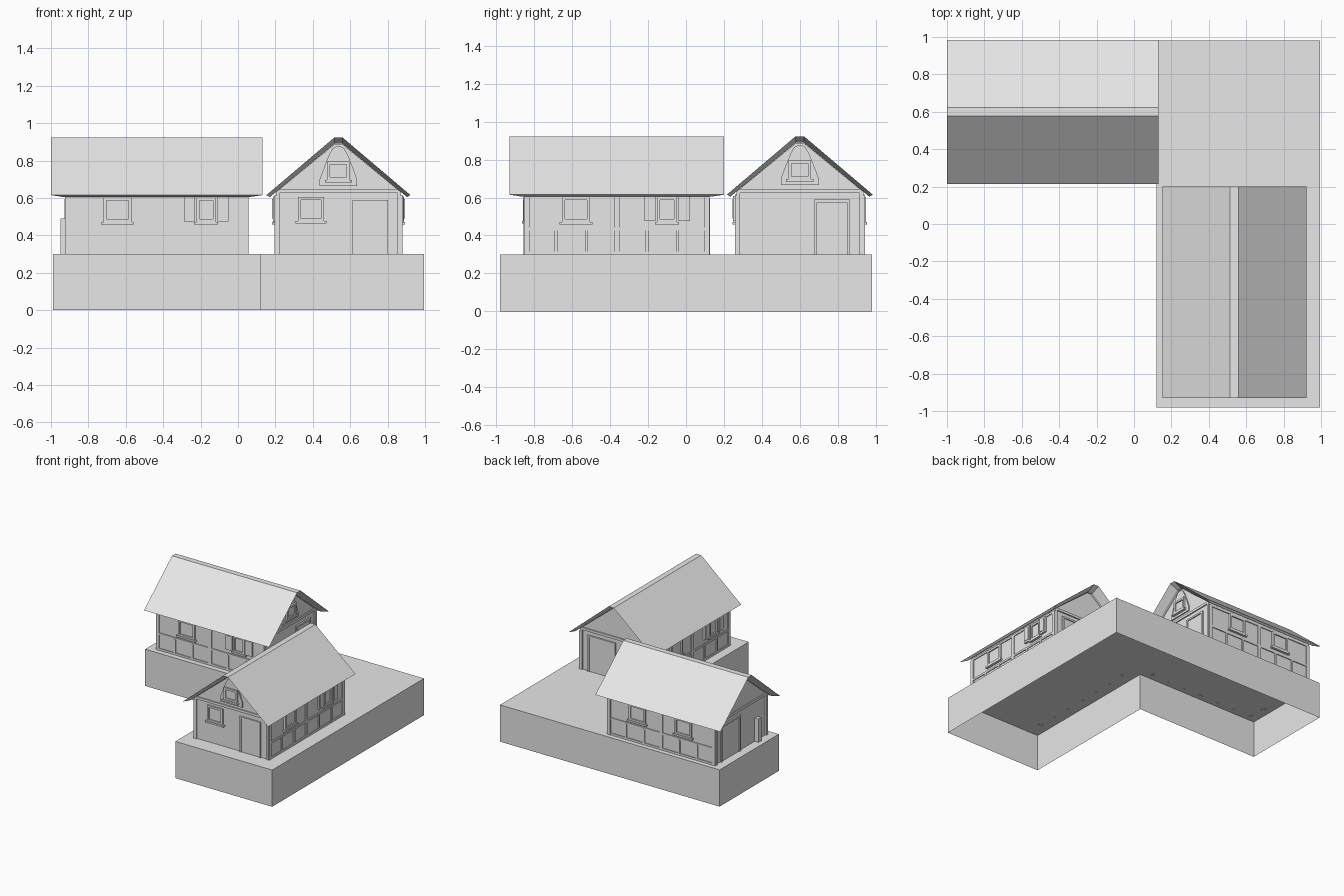
import bpy, bmesh, math
from mathutils import Matrix, Vector

cube = bpy.data.objects.get("Cube")
if cube:
    bpy.data.objects.remove(cube, do_unlink=True)

grey = bpy.data.materials.new("plain_grey")
grey.use_nodes = True
grey.diffuse_color = (0.8, 0.8, 0.8, 1)
grey.node_tree.nodes["Principled BSDF"].inputs["Base Color"].default_value = (0.8, 0.8, 0.8, 1)

GROUND = 0.3      # top of the plinth
HALF_W = 0.335    # half width of the walls
HALF_L = 0.48     # half length of the walls
ROOF_L = 0.565    # half length of the roof


def finish(name, bm, place=Matrix()):
    bmesh.ops.recalc_face_normals(bm, faces=bm.faces)
    mesh = bpy.data.meshes.new(name)
    bm.to_mesh(mesh)
    bm.free()
    mesh.materials.append(grey)
    obj = bpy.data.objects.new(name, mesh)
    obj.matrix_world = place
    bpy.context.collection.objects.link(obj)
    return obj


def box(bm, x0, x1, y0, y1, z0, z1, turn=Matrix()):
    size = Matrix.Diagonal((x1 - x0, y1 - y0, z1 - z0, 1))
    centre = Matrix.Translation(((x0 + x1) / 2, (y0 + y1) / 2, (z0 + z1) / 2))
    bmesh.ops.create_cube(bm, size=1, matrix=turn @ centre @ size)


def slab(bm, points, y0, y1):
    """Extrude an x-z outline along y."""
    face = bm.faces.new([bm.verts.new((x, y0, z)) for x, z in points])
    new = bmesh.ops.extrude_face_region(bm, geom=[face])["geom"]
    moved = [v for v in new if isinstance(v, bmesh.types.BMVert)]
    bmesh.ops.translate(bm, verts=moved, vec=(0, y1 - y0, 0))


def mirrored(right_side):
    return right_side + [(-x, z) for x, z in reversed(right_side) if x > 0]


def wall_turn(angle, distance):
    """Frame of a wall: x runs along it, -y points out of it."""
    return Matrix.Rotation(angle, 4, "Z") @ Matrix.Translation((0, -distance, 0))


def window(bm, turn, u, half, z0, z1, sill=True, bar=0.016):
    for s in (-1, 1):
        a, b = sorted((u + s * half, u + s * (half - bar)))
        box(bm, a, b, -0.014, 0.002, z0, z1, turn)
    for z in (z0, z1 - bar):
        box(bm, u - half, u + half, -0.014, 0.002, z, z + bar, turn)
    box(bm, u - half, u + half, -0.004, 0.002, z0, z1, turn)
    if sill:
        box(bm, u - half - 0.012, u + half + 0.012, -0.02, 0.002, z0 - 0.012, z0 + 0.002, turn)


def shutters(bm, turn, u):
    for s in (-1, 1):
        c = u + s * 0.09
        box(bm, c - 0.03, c + 0.03, -0.016, 0.002, 0.475, 0.608, turn)
        box(bm, c - 0.02, c + 0.02, -0.02, 0.002, 0.49, 0.593, turn)


def door(bm, turn, u0, u1, top):
    for a, b in ((u0 - 0.014, u0), (u1, u1 + 0.014)):
        box(bm, a, b, -0.012, 0.002, GROUND, top, turn)
    box(bm, u0 - 0.014, u1 + 0.014, -0.012, 0.002, top, top + 0.014, turn)
    box(bm, u0, u1, -0.004, 0.002, GROUND, top, turn)


def side_framing(bm, turn):
    bays = 6
    for i in range(bays + 1):
        u = -HALF_L + 2 * HALF_L * i / bays
        main = i in (0, bays // 2, bays)
        h = 0.014 if main else 0.008
        u = max(-HALF_L + 0.006, min(HALF_L - 0.006, u))
        box(bm, u - h, u + h, -0.008, 0.004, GROUND - 0.003, 0.61 if main else 0.43, turn)
    for z in (GROUND, 0.425, 0.6):
        box(bm, -HALF_L, HALF_L, -0.007, 0.002, z, z + 0.016, turn)


def house(label, place, windows_right, windows_left, ground_window, pillar):
    # walls with gables, open underneath
    bm = bmesh.new()
    slab(bm, mirrored([(HALF_W, GROUND), (HALF_W, 0.63), (0.02, 0.888)]), -HALF_L, HALF_L)
    bm.normal_update()
    floor = [f for f in bm.faces if all(v.co.z < GROUND + 0.01 for v in f.verts)]
    bmesh.ops.delete(bm, geom=floor, context="FACES")
    finish(label + "_walls", bm, place)

    # roof shell, its ends sloping back underneath to the gables
    bm = bmesh.new()
    outer = [(-0.385, 0.615), (-0.023, 0.922), (0.023, 0.922), (0.385, 0.615)]
    inner = [(-0.366, 0.605), (-0.02, 0.89), (0.02, 0.89), (0.366, 0.605)]
    rings = []
    for end in (-1, 1):
        over = [bm.verts.new((x, end * ROOF_L, z)) for x, z in outer]
        under = [bm.verts.new((x, end * (HALF_L + 0.02), z)) for x, z in inner]
        rings.append(over + under[::-1])
    front, back = rings
    n = len(front)
    for i in range(n):
        j = (i + 1) % n
        bm.faces.new((front[i], front[j], back[j], back[i]))
    for ring in rings:
        for i in range(3):
            bm.faces.new((ring[i], ring[i + 1], ring[n - 2 - i], ring[n - 1 - i]))
    finish(label + "_roof", bm, place)

    front_wall = wall_turn(0, HALF_L)
    right_wall = wall_turn(math.pi / 2, HALF_W)
    back_wall = wall_turn(math.pi, HALF_L)
    left_wall = wall_turn(-math.pi / 2, HALF_W)

    # timber framing
    bm = bmesh.new()
    for turn in (right_wall, left_wall):
        side_framing(bm, turn)
    for turn in (front_wall, back_wall):
        box(bm, -HALF_W, HALF_W, -0.01, 0.002, 0.625, 0.645, turn)
        for s in (-1, 1):
            c = s * (HALF_W - 0.01)
            box(bm, c - 0.01, c + 0.01, -0.01, 0.004, GROUND - 0.003, 0.63, turn)
    finish(label + "_timber_frame", bm, place)

    # side windows, each with or without shutters
    bm = bmesh.new()
    for turn, row in ((right_wall, windows_right), (left_wall, windows_left)):
        for u, shuttered in row:
            window(bm, turn, u, 0.052 if shuttered else 0.075, 0.47, 0.602)
            if shuttered:
                shutters(bm, turn, u)
    if ground_window:
        window(bm, front_wall, -0.147, 0.07, 0.475, 0.604)
    finish(label + "_windows", bm, place)

    # attic window in its arched surround
    bm = bmesh.new()
    arch = [(0.1, 0.665), (0.1, 0.7), (0.078, 0.76), (0.05, 0.83), (0.03, 0.865), (0.012, 0.875)]
    slab(bm, mirrored(arch), -HALF_L - 0.01, -HALF_L + 0.002)
    window(bm, front_wall @ Matrix.Translation((0, -0.009, 0)), 0, 0.06, 0.695, 0.795)
    finish(label + "_attic_window", bm, place)

    # front and back doors
    bm = bmesh.new()
    door(bm, front_wall, 0.09, 0.25, 0.575)
    door(bm, back_wall, -0.25, -0.03, 0.58)
    finish(label + "_doors", bm, place)

    if pillar:
        bm = bmesh.new()
        box(bm, 0.18, 0.215, -0.035, 0.002, GROUND - 0.003, 0.49, back_wall)
        finish(label + "_pillar", bm, place)


# L-shaped plinth, open underneath
bm = bmesh.new()
plan = [(-0.99, 0.215), (0.12, 0.215), (0.12, -0.98), (0.995, -0.98), (0.995, 0.98), (-0.99, 0.98)]
top = bm.faces.new([bm.verts.new((x, y, GROUND)) for x, y in plan])
skirt = bmesh.ops.extrude_edge_only(bm, edges=list(top.edges))["geom"]
for v in skirt:
    if isinstance(v, bmesh.types.BMVert):
        v.co.z = 0
finish("plinth", bm)

# two matching houses at right angles
house("front_house", Matrix.Translation((0.537, -0.365, 0)),
      [(-0.215, False), (0.265, True)], [(-0.21, False), (0.265, True)], True, False)
house("rear_house", Matrix.Translation((-0.435, 0.6, 0)) @ Matrix.Rotation(math.pi / 2, 4, "Z"),
      [(-0.215, False), (0.2, False)], [(-0.21, False), (0.265, True)], False, True)
